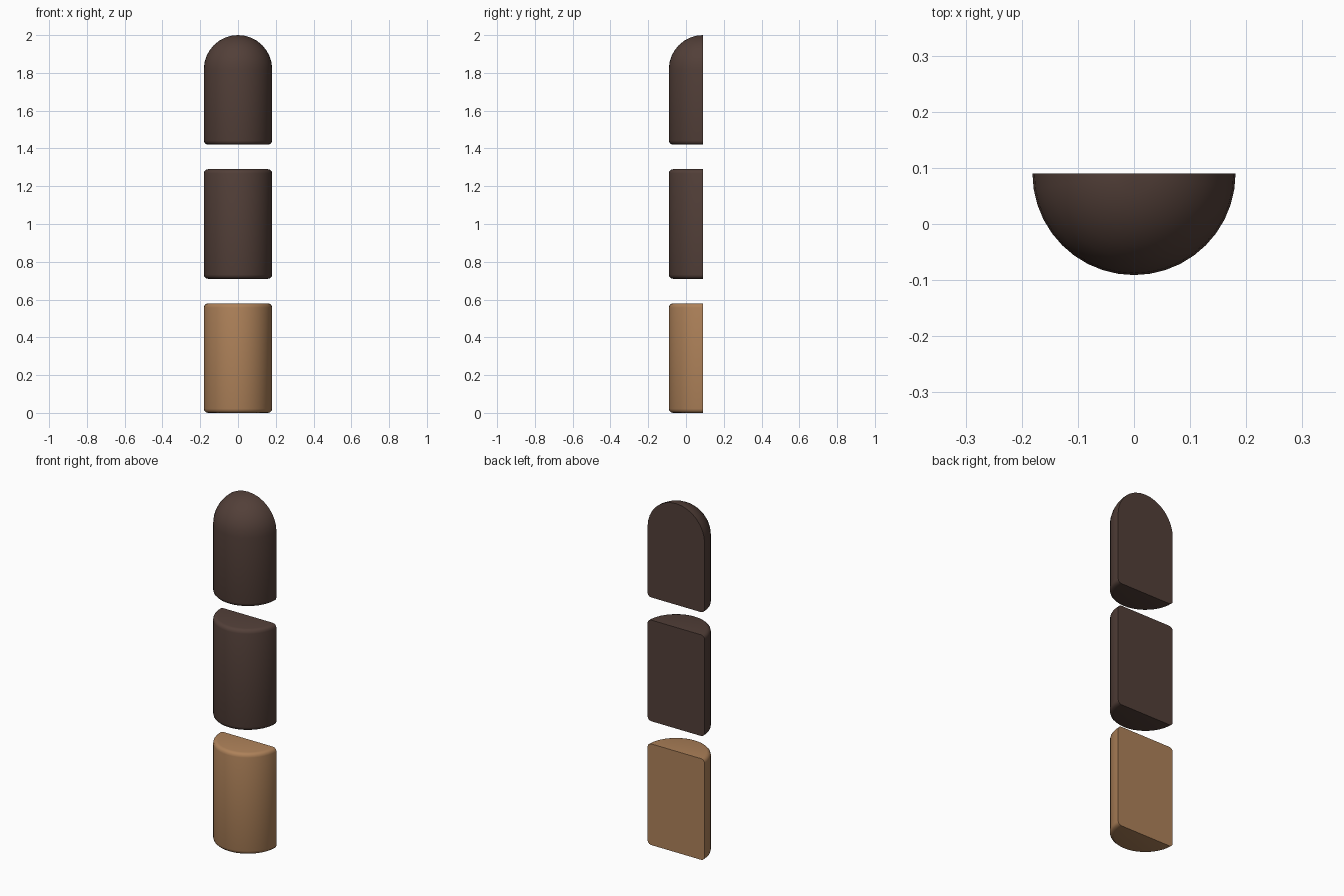
import bpy, bmesh, math
from mathutils import Vector

if "Cube" in bpy.data.objects:
    bpy.data.objects.remove(bpy.data.objects["Cube"])

R, H, PITCH, BEVEL = 0.181, 0.58, 0.71, 0.022
BACK_Y = 0.09
SEGMENTS = 20


def material(name, colour):
    m = bpy.data.materials.new(name)
    m.diffuse_color = (*colour, 1)
    m.use_nodes = True
    m.node_tree.nodes["Principled BSDF"].inputs["Base Color"].default_value = m.diffuse_color
    return m


def arc(cx, cz, r, start, end, steps):
    """Points of an arc in the (radius, height) profile, angles in degrees."""
    angles = [math.radians(start + (end - start) * i / steps) for i in range(steps + 1)]
    return [(cx + r * math.cos(a), cz + r * math.sin(a)) for a in angles]


def half_lathe(name, z, top, mat):
    """Revolve a profile half a turn towards the front and close the flat back."""
    profile = [(0, 0)] + arc(R - BEVEL, BEVEL, BEVEL, -90, 0, 3) + top
    if top[-1][0] > 0.001:
        profile.append((0, H))
    bm = bmesh.new()
    verts = [bm.verts.new((max(r, 0) if r > 1e-5 else 0, 0, h)) for r, h in profile]
    edges = [bm.edges.new(pair) for pair in zip(verts, verts[1:])]
    bmesh.ops.spin(bm, geom=verts + edges, cent=Vector(), axis=(0, 0, 1),
                   angle=-math.pi, steps=SEGMENTS)
    bmesh.ops.remove_doubles(bm, verts=bm.verts[:], dist=0.0005)
    bmesh.ops.holes_fill(bm, edges=[e for e in bm.edges if e.is_boundary], sides=0)
    bmesh.ops.recalc_face_normals(bm, faces=bm.faces[:])
    mesh = bpy.data.meshes.new(name)
    bm.to_mesh(mesh)
    bm.free()
    mesh.materials.append(mat)
    ob = bpy.data.objects.new(name, mesh)
    ob.location = (0, BACK_Y, z)
    bpy.context.collection.objects.link(ob)
    bpy.ops.object.select_all(action='DESELECT')
    ob.select_set(True)
    bpy.context.view_layer.objects.active = ob
    bpy.ops.object.shade_smooth_by_angle(angle=math.radians(35))


dark = material("dark_wood", (0.085, 0.05, 0.04))
tan = material("tan_wood", (0.42, 0.22, 0.10))

# Rounded rim for the lower blocks, dome for the top one
rim = arc(R - BEVEL, H - BEVEL, BEVEL, 0, 90, 3)
dome = arc(0, H - R, R, 0, 90, 8)

half_lathe("lower_block", 0, rim, tan)
half_lathe("middle_block", PITCH, rim, dark)
half_lathe("domed_top_block", 2 * PITCH, dome, dark)
